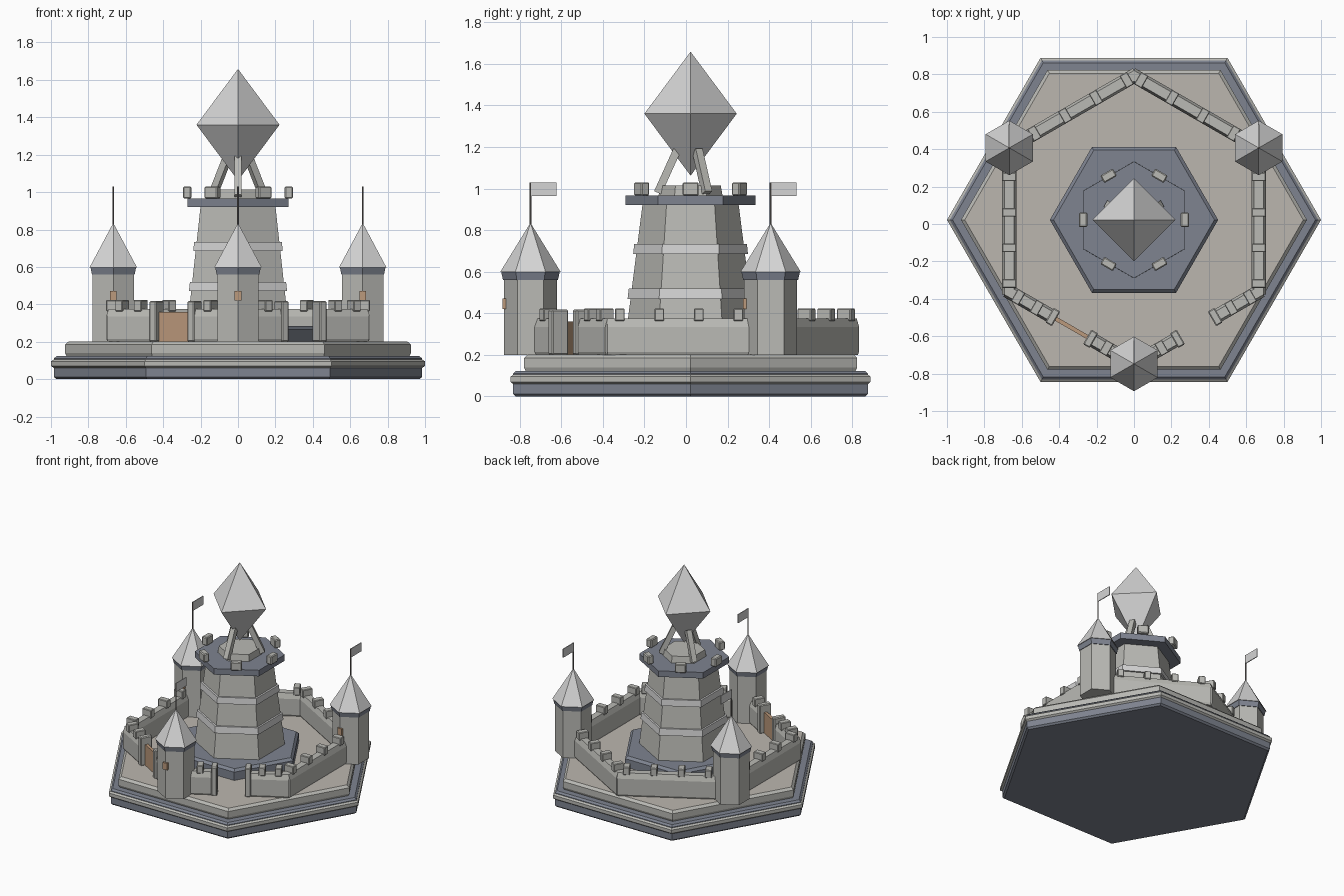
import bpy, bmesh, math
from mathutils import Vector, Matrix

if "Cube" in bpy.data.objects:
    bpy.data.objects.remove(bpy.data.objects["Cube"])

CY = 0.022          # y of the hexagon centre


def material(name, rgb):
    m = bpy.data.materials.new(name)
    m.diffuse_color = (*rgb, 1)
    m.use_nodes = True
    m.node_tree.nodes["Principled BSDF"].inputs["Base Color"].default_value = m.diffuse_color
    return m


STONE = material("stone", (0.49, 0.49, 0.46))
PALE = material("pale_stone", (0.66, 0.66, 0.66))
PLAZA = material("warm_paving", (0.50, 0.47, 0.43))
SLATE = material("slate", (0.21, 0.23, 0.28))
WOOD = material("wood", (0.50, 0.32, 0.20))
POLE = material("dark_metal", (0.20, 0.18, 0.17))


def finish(bm, name, mats):
    bmesh.ops.remove_doubles(bm, verts=bm.verts, dist=1e-5)
    bmesh.ops.recalc_face_normals(bm, faces=bm.faces)
    me = bpy.data.meshes.new(name)
    bm.to_mesh(me)
    bm.free()
    for m in mats:
        me.materials.append(m)
    ob = bpy.data.objects.new(name, me)
    bpy.context.collection.objects.link(ob)
    return ob


def prism(name, profile, mat, center=(0, CY), rot=0.0, sides=6):
    """Low-poly solid from (radius, z) rings."""
    bm = bmesh.new()
    rings = []
    for r, z in profile:
        rings.append([bm.verts.new((center[0] + r * math.cos(rot + math.tau * i / sides),
                                    center[1] + r * math.sin(rot + math.tau * i / sides), z))
                      for i in range(sides)])
    for a, b in zip(rings, rings[1:]):
        for i in range(sides):
            j = (i + 1) % sides
            bm.faces.new((a[i], a[j], b[j], b[i]))
    bm.faces.new(rings[0])
    bm.faces.new(rings[-1])
    return finish(bm, name, [mat])


def box(name, size, loc, mat, angle=0.0, bevel=0.0):
    bm = bmesh.new()
    bmesh.ops.create_cube(bm, size=1, matrix=Matrix.Translation(loc)
                          @ Matrix.Rotation(angle, 4, 'Z') @ Matrix.Diagonal((*size, 1)))
    if bevel:
        bmesh.ops.bevel(bm, geom=bm.edges[:], offset=bevel, segments=1, affect='EDGES')
    return finish(bm, name, [mat])


def polar(r, deg):
    a = math.radians(deg)
    return Vector((r * math.cos(a), CY + r * math.sin(a)))


POINT = math.radians(30)   # hexagon with a corner on the y axis

# Stepped base
prism("base_foot", [(0.97, 0), (0.985, 0.012), (0.985, 0.06), (0.975, 0.07)], SLATE)
prism("base_trim", [(0.985, 0.06), (1.0, 0.07), (1.0, 0.095), (0.985, 0.105)], STONE)
prism("base_upper", [(0.985, 0.10), (0.985, 0.11), (0.97, 0.123)], SLATE)
terrace = prism("terrace", [(0.915, 0.12), (0.925, 0.14), (0.925, 0.185), (0.905, 0.202)], STONE)
terrace.data.materials.append(PLAZA)
for p in terrace.data.polygons:
    if p.normal.z > 0.95:
        p.material_index = 1

# Central keep
prism("keep_plinth", [(0.45, 0.2), (0.45, 0.265), (0.43, 0.283)], SLATE)
prism("keep_body", [(0.313, 0.28), (0.231, 0.925)], STONE, rot=POINT)
prism("keep_lower_band", [(0.303, 0.47), (0.297, 0.52)], PALE, rot=POINT)
prism("keep_upper_band", [(0.276, 0.685), (0.271, 0.733)], PALE, rot=POINT)
prism("keep_deck", [(0.312, 0.92), (0.312, 0.966)], SLATE, rot=POINT)
prism("crystal_pedestal", [(0.155, 0.96), (0.145, 1.015)], STONE, rot=POINT)
for k in range(6):
    x, y = polar(0.272, 60 * k)
    box("keep_merlon", (0.045, 0.078, 0.064), (x, y, 0.998), STONE,
        math.radians(60 * k), 0.006)

# Crystal with its three struts
prism("crystal", [(0.0001, 1.062), (0.222, 1.36), (0.0001, 1.658)], PALE, sides=4)
for deg in (30, 150, 270):
    lo, hi = polar(0.158, deg).to_3d(), polar(0.065, deg).to_3d()
    lo.z, hi.z = 0.98, 1.185
    d = hi - lo
    bm = bmesh.new()
    bmesh.ops.create_cube(bm, size=1, matrix=Matrix.Translation((lo + hi) / 2)
                          @ Matrix.Rotation(math.radians(deg), 4, 'Z')
                          @ Matrix.Rotation(-math.atan2(0.093, d.z), 4, 'Y')
                          @ Matrix.Diagonal((0.038, 0.038, d.length, 1)))
    finish(bm, "crystal_strut", [STONE])


def wall(start, direction, s0, s1):
    """Chamfered wall piece from s0 to s1 along a side."""
    section = [(-0.031, 0.2), (-0.038, 0.215), (-0.038, 0.335), (-0.025, 0.375),
               (0.025, 0.375), (0.038, 0.335), (0.038, 0.215), (0.031, 0.2)]
    n = Vector((-direction.y, direction.x))
    bm = bmesh.new()
    ends = []
    for s in (s0, s1):
        c = start + direction * s
        ends.append([bm.verts.new((*(c + n * u), z)) for u, z in section])
    a, b = ends
    for i in range(8):
        j = (i + 1) % 8
        bm.faces.new((a[i], a[j], b[j], b[i]))
    bm.faces.new(a)
    bm.faces.new(b)
    finish(bm, "curtain_wall", [STONE])


# Towers, and the two walls leaving each tower
R = 0.77
for deg in (30, 150, 270):
    c = polar(R, deg)
    prism("tower_body", [(0.127, 0.2), (0.127, 0.565)], STONE, c, POINT)
    prism("tower_eave", [(0.132, 0.56), (0.141, 0.60)], SLATE, c, POINT)
    prism("tower_roof", [(0.146, 0.598), (0.0001, 0.835)], PALE, c, POINT)
    prism("flag_pole", [(0.005, 0.81), (0.005, 1.03)], POLE, c)
    box("flag", (0.006, 0.125, 0.066), (c.x, c.y + 0.0625, 0.997), PALE)
    box("tower_window", (0.036, 0.024, 0.052), (c.x, c.y - 0.122, 0.446), WOOD)
    for side in (-60, 60):
        end = polar(R, deg + side)
        d = (end - c).normalized()
        ang = math.atan2(d.y, d.x)

        def along(name, s, size, z, mat, bevel=0.0):
            p = c + d * s
            box(name, size, (p.x, p.y, z), mat, ang, bevel)

        if deg != 270:
            wall(c, d, 0.05, 0.785)
            merlons = (0.155, 0.345, 0.535, 0.725)
        else:
            # front sides have a gateway between two posts
            wall(c, d, 0.05, 0.28)
            wall(c, d, 0.49, 0.785)
            merlons = (0.17, 0.60, 0.715)
            for s in (0.268, 0.502):
                along("gate_post", s, (0.042, 0.09, 0.218), 0.309, STONE, 0.006)
            if side < 0:
                along("gate_door", 0.385, (0.22, 0.022, 0.16), 0.28, WOOD)
        for s in merlons:
            along("wall_merlon", s, (0.046, 0.076, 0.06), 0.393, STONE, 0.004)
